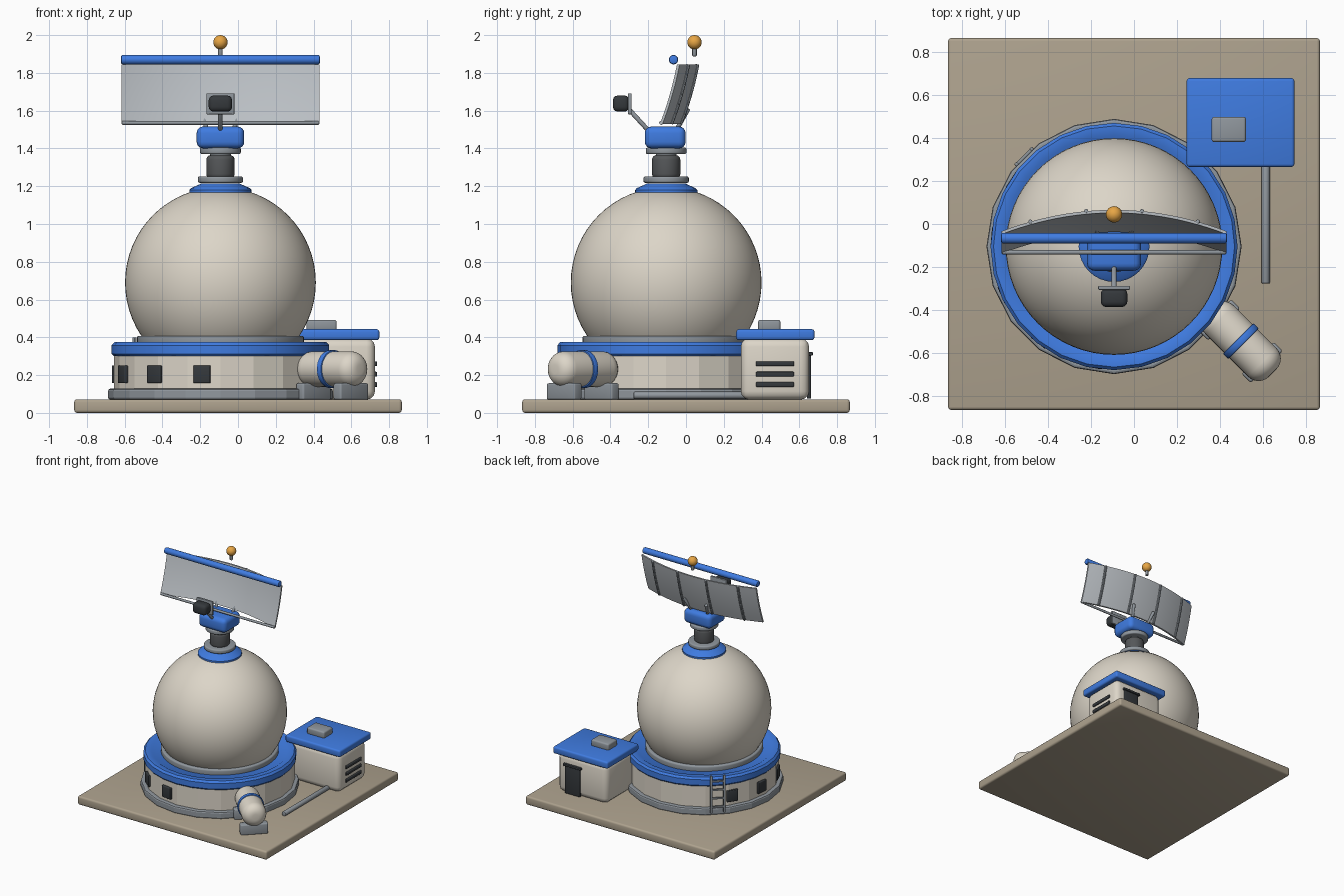
import bpy, bmesh, math
from mathutils import Matrix, Vector

if "Cube" in bpy.data.objects:
    bpy.data.objects.remove(bpy.data.objects["Cube"])

CX, CY = -0.093, -0.105          # axis of the dome


def mat(name, rgb):
    m = bpy.data.materials.new(name)
    m.diffuse_color = (*rgb, 1)
    m.use_nodes = True
    m.node_tree.nodes["Principled BSDF"].inputs["Base Color"].default_value = m.diffuse_color
    return m


CREAM = mat("cream", (0.72, 0.67, 0.58))
BLUE = mat("blue", (0.05, 0.2, 0.75))
DARK = mat("dark", (0.035, 0.04, 0.045))
SAND = mat("sand", (0.42, 0.36, 0.27))
ORANGE = mat("orange", (0.8, 0.38, 0.06))
STEEL = mat("steel", (0.28, 0.31, 0.34))
NECK = mat("neck_grey", (0.09, 0.095, 0.1))
PALE = mat("pale_grey", (0.5, 0.53, 0.56))


def finish(name, bm, material, smooth=True, matrix=None):
    bmesh.ops.recalc_face_normals(bm, faces=bm.faces)
    me = bpy.data.meshes.new(name)
    bm.to_mesh(me)
    bm.free()
    ob = bpy.data.objects.new(name, me)
    bpy.context.collection.objects.link(ob)
    if matrix:
        ob.matrix_world = matrix
    me.materials.append(material)
    if smooth:
        bpy.ops.object.select_all(action='DESELECT')
        ob.select_set(True)
        bpy.context.view_layer.objects.active = ob
        bpy.ops.object.shade_smooth_by_angle(angle=math.radians(35))
    return ob


def box(name, lo, hi, material, bevel=0.0, matrix=None, seg=3):
    """Bevelled box between two corners."""
    lo, hi = Vector(lo), Vector(hi)
    bm = bmesh.new()
    bmesh.ops.create_cube(bm, size=1)
    for v in bm.verts:
        v.co = Vector(a * b for a, b in zip(v.co, hi - lo)) + (lo + hi) / 2
    if bevel:
        bmesh.ops.bevel(bm, geom=bm.edges[:], offset=bevel, segments=seg,
                        profile=0.5, affect='EDGES')
    return finish(name, bm, material, True, matrix)


def lathe(name, profile, material, n=32, smooth=True, matrix=None):
    """Revolve (radius, height) points round z; ends are capped."""
    bm = bmesh.new()
    rings = []
    for r, z in profile:
        rings.append([bm.verts.new((r * math.cos(2 * math.pi * i / n),
                                    r * math.sin(2 * math.pi * i / n), z)) for i in range(n)])
    for a, b in zip(rings, rings[1:]):
        for i in range(n):
            j = (i + 1) % n
            bm.faces.new((a[i], a[j], b[j], b[i]))
    bm.faces.new(rings[0])
    bm.faces.new(rings[-1])
    return finish(name, bm, material, smooth, matrix or Matrix.Translation((CX, CY, 0)))


def rounded(r, z0, z1, b, steps=4):
    """Profile of a disc with rounded rims."""
    arc = [(math.pi / 2 * i / steps) for i in range(steps + 1)]
    low = [(r - b + b * math.sin(t), z0 + b - b * math.cos(t)) for t in arc]
    high = [(r - b + b * math.cos(t), z1 - b + b * math.sin(t)) for t in arc]
    return low + high


def rod(name, p, q, r, material=STEEL, n=12, b=0.004):
    p, q = Vector(p), Vector(q)
    m = Matrix.Translation(p) @ (q - p).to_track_quat('Z', 'Y').to_matrix().to_4x4()
    return lathe(name, rounded(r, 0, (q - p).length, b, 2), material, n, True, m)


def ball(name, c, r, material, seg=32):
    bm = bmesh.new()
    bmesh.ops.create_uvsphere(bm, u_segments=seg, v_segments=seg // 2, radius=r)
    return finish(name, bm, material, True, Matrix.Translation(c))


def around(deg):
    """Frame on the drum axis whose +x points outward at the given angle."""
    return Matrix.Translation((CX, CY, 0)) @ Matrix.Rotation(math.radians(deg), 4, 'Z')


# ground slab
box("ground_slab", (-0.867, -0.867, 0), (0.867, 0.867, 0.072), SAND, 0.015)

# drum base: foot, wall, blue rim
lathe("drum_foot", rounded(0.595, 0.07, 0.128, 0.012, 2), STEEL, 20, False)
lathe("drum_wall", [(0.563, 0.1), (0.563, 0.345), (0.54, 0.365)], CREAM, 20, False)
lathe("drum_rim", [(0.5, 0.36), (0.55, 0.3), (0.565, 0.3), (0.576, 0.312), (0.576, 0.358),
                   (0.562, 0.374), (0.52, 0.374), (0.508, 0.366)], BLUE, 28)

# drum windows
for k in range(5):
    box("drum_window", (0.545, -0.045, 0.157), (0.574, 0.045, 0.252), DARK, 0.006, around(260 - 28.25 * k))

# ladder on the drum
for s in (-0.05, 0.05):
    box("ladder_rail", (0.585, s - 0.008, 0.09), (0.601, s + 0.008, 0.4), STEEL, 0.003, around(135))
for k in range(4):
    box("ladder_rung", (0.587, -0.05, 0.135 + k * 0.07), (0.599, 0.05, 0.147 + k * 0.07), STEEL, 0, around(135))

# dome and its collar
ball("dome", (CX, CY, 0.69), 0.505, CREAM, 64)
lathe("dome_collar", rounded(0.443, 0.355, 0.408, 0.012), STEEL, 48)

# turntable stack
lathe("dome_cap", [(0.165, 1.165), (0.165, 1.18), (0.155, 1.19), (0.11, 1.21), (0.1, 1.215)], BLUE)
lathe("lower_flange", rounded(0.12, 1.218, 1.252, 0.01), STEEL)
lathe("turntable_neck", rounded(0.075, 1.24, 1.365, 0.025), NECK)
lathe("upper_neck", [(0.055, 1.35), (0.055, 1.38)], STEEL)
lathe("upper_flange", rounded(0.108, 1.37, 1.405, 0.01), STEEL)
box("drive_housing", (CX - 0.126, -0.218, 1.4), (CX + 0.126, -0.002, 1.516), BLUE, 0.035, seg=4)


# curved reflector
def dish(x, t, back=0.0):
    """Point on the reflector: x from its middle, t from bottom to top."""
    y = -0.038 + 0.09 * t + 0.03 * t * (1 - t) - 0.1 * (x / 0.525) ** 2
    return Vector((CX + x, y + back, 1.53 + 0.315 * t))


bm = bmesh.new()
NX, NT = 24, 8
sides = [[[bm.verts.new(dish(-0.525 + 1.05 * i / NX, j / NT, d)) for j in range(NT + 1)]
          for i in range(NX + 1)] for d in (0, 0.014)]
for g in sides:
    for i in range(NX):
        for j in range(NT):
            bm.faces.new((g[i][j], g[i + 1][j], g[i + 1][j + 1], g[i][j + 1]))
edge = ([(i, 0) for i in range(NX)] + [(NX, j) for j in range(NT)]
        + [(i, NT) for i in range(NX, 0, -1)] + [(0, j) for j in range(NT, 0, -1)])
for (a, b), (c, d) in zip(edge, edge[1:] + edge[:1]):
    f, k = sides
    bm.faces.new((f[a][b], f[c][d], k[c][d], k[a][b]))
finish("reflector", bm, PALE)

# ribs on the back of the reflector
for x in (-0.39, -0.13, 0.13, 0.39):
    for j in range(6):
        rod("reflector_rib", dish(x, j / 6, 0.015), dish(x, (j + 1) / 6, 0.015), 0.01, STEEL, 8, 0.002)

# top tube and bottom tie rod
rod("top_tube", (CX - 0.527, -0.066, 1.87), (CX + 0.527, -0.066, 1.87), 0.025, BLUE, 20, 0.01)
rod("bottom_tie_rod", (CX - 0.522, -0.132, 1.535), (CX + 0.522, -0.132, 1.535), 0.01)

# struts from housing to reflector
for s in (-1, 1):
    rod("reflector_strut", (CX + s * 0.07, -0.055, 1.49), (CX + s * 0.1, 0.012, 1.61), 0.012)

# feed arm and horn
rod("feed_arm", (CX, -0.19, 1.485), (CX, -0.3, 1.605), 0.012)
box("feed_plate", (CX - 0.074, -0.307, 1.58), (CX + 0.074, -0.288, 1.692), STEEL, 0.005)
box("feed_horn", (CX - 0.062, -0.387, 1.595), (CX + 0.062, -0.3, 1.68), DARK, 0.025)

# beacon
rod("beacon_stem", (CX, 0.045, 1.888), (CX, 0.045, 1.95), 0.012)
ball("beacon_lamp", (CX, 0.045, 1.962), 0.038, ORANGE, 24)

# equipment hut
box("hut_body", (0.272, 0.29, 0.07), (0.725, 0.652, 0.395), CREAM, 0.045)
box("hut_roof", (0.245, 0.266, 0.385), (0.748, 0.68, 0.443), BLUE, 0.014)
box("roof_unit", (0.362, 0.382, 0.435), (0.522, 0.5, 0.493), STEEL, 0.012)
for z in (0.15, 0.205, 0.26):
    box("hut_vent", (0.715, 0.37, z - 0.013), (0.737, 0.572, z + 0.013), DARK, 0.006)
box("hut_door", (0.51, 0.64, 0.075), (0.65, 0.662, 0.315), DARK, 0.006)
box("door_header", (0.498, 0.64, 0.303), (0.662, 0.672, 0.322), DARK, 0.005)

# conduit on the slab
rod("conduit", (0.614, 0.32, 0.093), (0.614, -0.277, 0.093), 0.019)

# storage tank lying at 45 degrees
turn = Matrix.Translation((0.4985, -0.546, 0)) @ Matrix.Rotation(math.radians(-45), 4, 'Z')
lying = turn @ Matrix.Translation((0, 0, 0.232)) @ Matrix.Rotation(math.pi / 2, 4, 'Y')
lathe("tank", rounded(0.094, -0.21, 0.21, 0.07, 6), CREAM, 32, True, lying)
lathe("tank_band", rounded(0.101, -0.017, 0.017, 0.005, 2), BLUE, 32, True, lying)
for a in (-0.14, 0.14):
    box("tank_cradle", (a - 0.03, -0.105, 0.07), (a + 0.03, 0.105, 0.157), STEEL, 0.01, turn)
